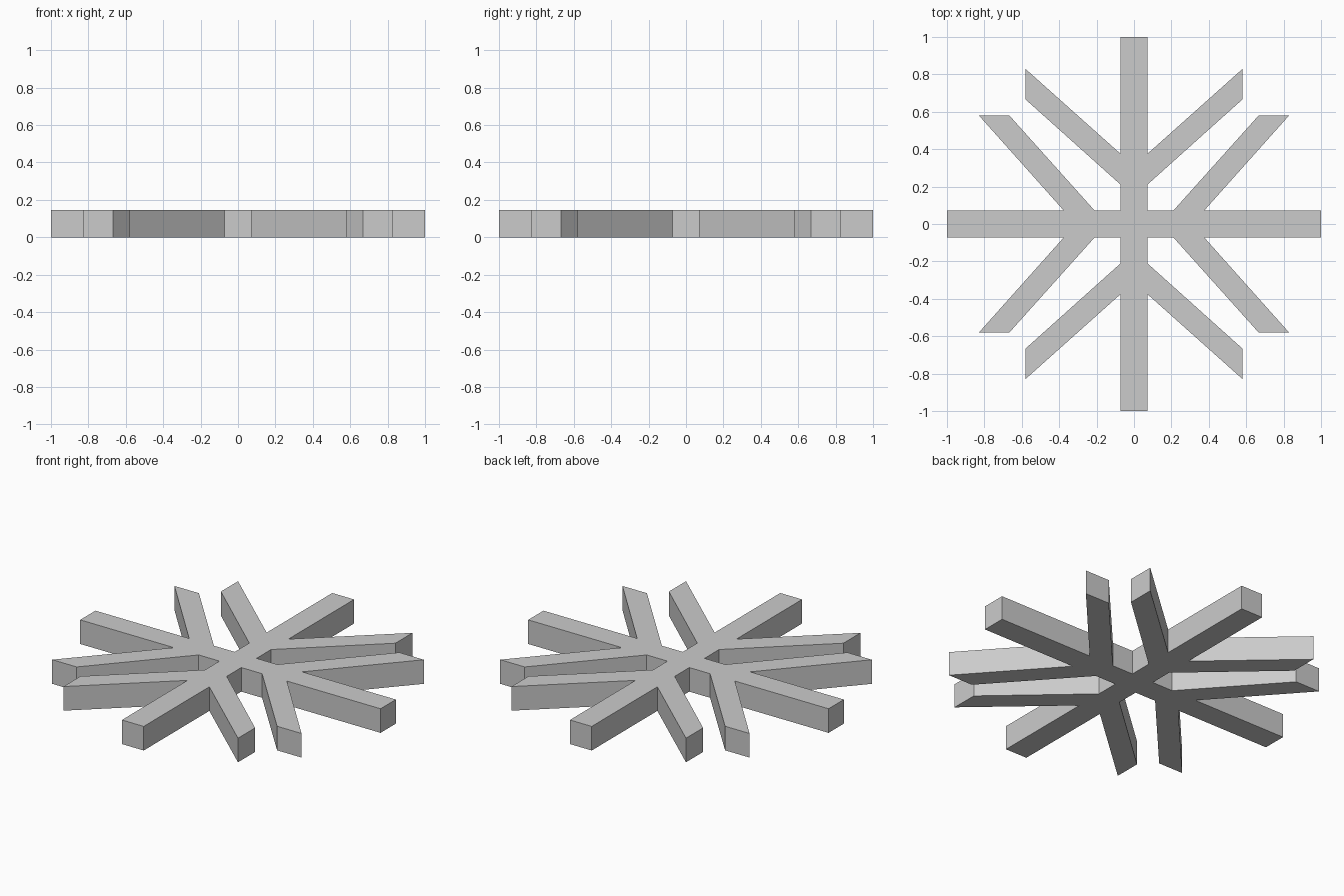
import bpy
import bmesh
from mathutils import Vector, Matrix
from math import pi

if "Cube" in bpy.data.objects:
    bpy.data.objects.remove(bpy.data.objects["Cube"])

H = 0.0725        # half width of a main arm
THICK = 0.145     # plate thickness

# One quadrant of the outline, from the +x arm tip round to the +y arm tip
half = [(1.0, H), (0.376, H), (0.83, 0.581), (0.667, 0.581), (0.211, H)]
quadrant = half + [(H, H)] + [(y, x) for x, y in reversed(half)]

# Repeat the quadrant four times around the centre
outline = []
for k in range(4):
    turn = Matrix.Rotation(k * pi / 2, 3, 'Z')
    outline += [turn @ Vector((x, y, 0)) for x, y in quadrant]

# Fill the outline and extrude it to a solid plate
bm = bmesh.new()
base = bm.faces.new([bm.verts.new(p) for p in outline])
side = bmesh.ops.extrude_face_region(bm, geom=[base], use_keep_orig=True)
top = [v for v in side["geom"] if isinstance(v, bmesh.types.BMVert)]
bmesh.ops.translate(bm, verts=top, vec=(0, 0, THICK))
bmesh.ops.recalc_face_normals(bm, faces=bm.faces)

mesh = bpy.data.meshes.new("snowflake")
bm.to_mesh(mesh)
bm.free()
bpy.context.collection.objects.link(bpy.data.objects.new("snowflake", mesh))
